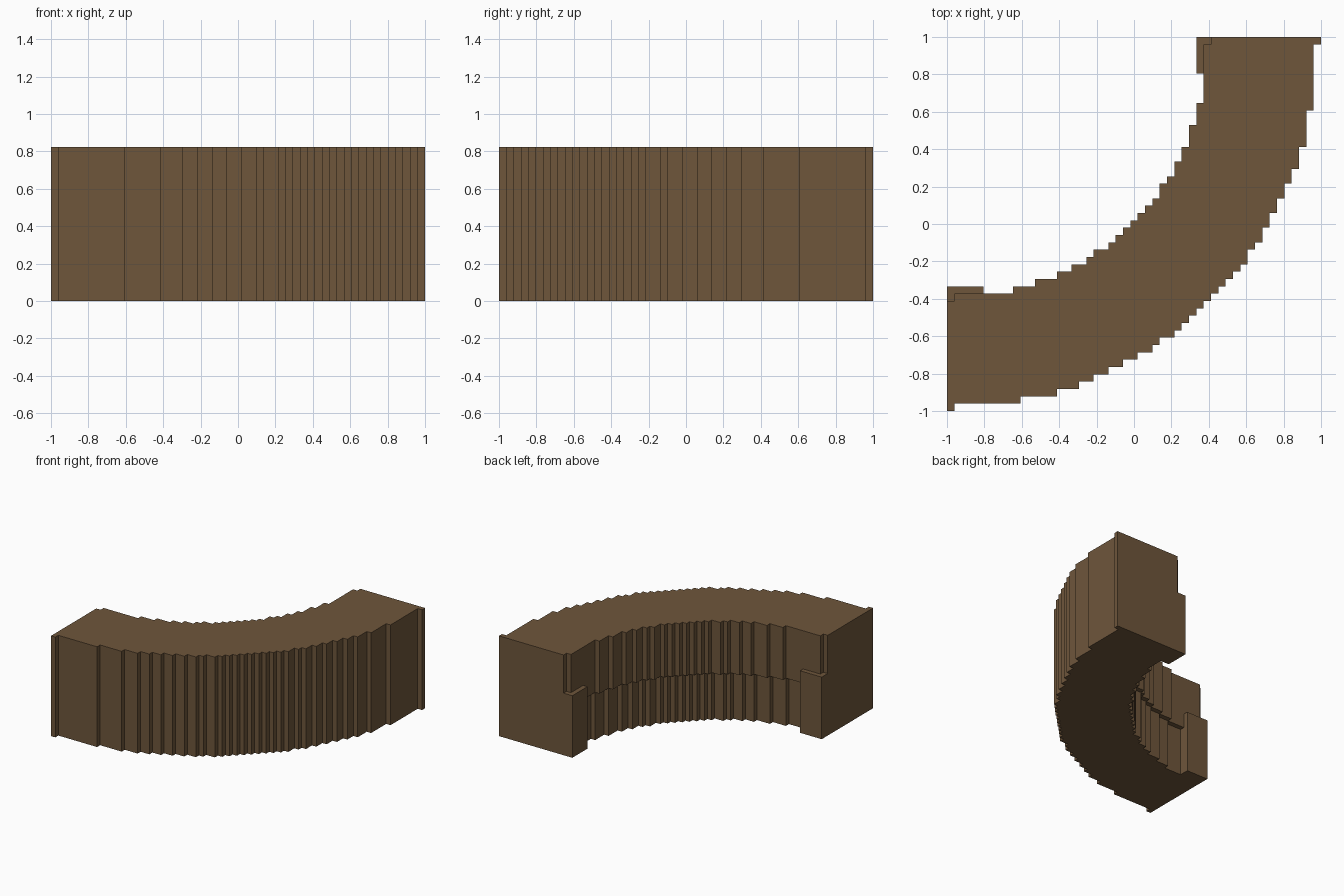
import bpy
import bmesh
import math

if "Cube" in bpy.data.objects:
    bpy.data.objects.remove(bpy.data.objects["Cube"], do_unlink=True)

CELLS = 51
S = 2 / CELLS          # size of one cell
OUTER = 50             # outer radius in cells

brown = bpy.data.materials.new("earth_brown")
brown.use_nodes = True
colour = (0.156, 0.093, 0.044, 1)
brown.diffuse_color = colour
brown.node_tree.nodes["Principled BSDF"].inputs["Base Color"].default_value = colour


def prism(name, outline, low, high):
    """Extrude an outline of cell coordinates between two cell heights."""
    bm = bmesh.new()
    verts = [bm.verts.new((-1 + i * S, 1 - j * S, low * S)) for i, j in outline]
    base = bm.faces.new(verts)
    top = bmesh.ops.extrude_face_region(bm, geom=[base])["geom"]
    moved = [v for v in top if isinstance(v, bmesh.types.BMVert)]
    bmesh.ops.translate(bm, vec=(0, 0, (high - low) * S), verts=moved)
    bmesh.ops.recalc_face_normals(bm, faces=bm.faces)
    mesh = bpy.data.meshes.new(name)
    bm.to_mesh(mesh)
    bm.free()
    mesh.materials.append(brown)
    obj = bpy.data.objects.new(name, mesh)
    bpy.context.collection.objects.link(obj)
    return obj


def stepped_arc(inner):
    """Quarter ring outline stepped along the cell grid."""
    far, near = [], []
    for i in range(CELLS):
        hi = math.isqrt(OUTER ** 2 - i * i) + 1
        lo = math.isqrt(inner ** 2 - i * i) + 1 if i <= inner else 0
        far += [(i, hi), (i + 1, hi)]
        near += [(i, lo), (i + 1, lo)]
    path = far + near[::-1]
    # Keep only the true corners
    path = [p for k, p in enumerate(path) if p != path[k - 1]]
    corners = []
    for k, p in enumerate(path):
        a, b = path[k - 1], path[(k + 1) % len(path)]
        if (p[0] - a[0]) * (b[1] - p[1]) != (p[1] - a[1]) * (b[0] - p[0]):
            corners.append(p)
    return corners


# Curved wall, with the lower part set back on the inner side
prism("lower_wall", stepped_arc(36), 0, 10)
prism("upper_wall", stepped_arc(35), 10, 21)

# Raised pads on the inner side of both ends
pad = [(0, 34), (5, 34), (5, 38), (0, 38)]
prism("left_end_pad", [(j, i) for i, j in pad], 0, 13)
prism("right_end_pad", pad, 0, 13)
